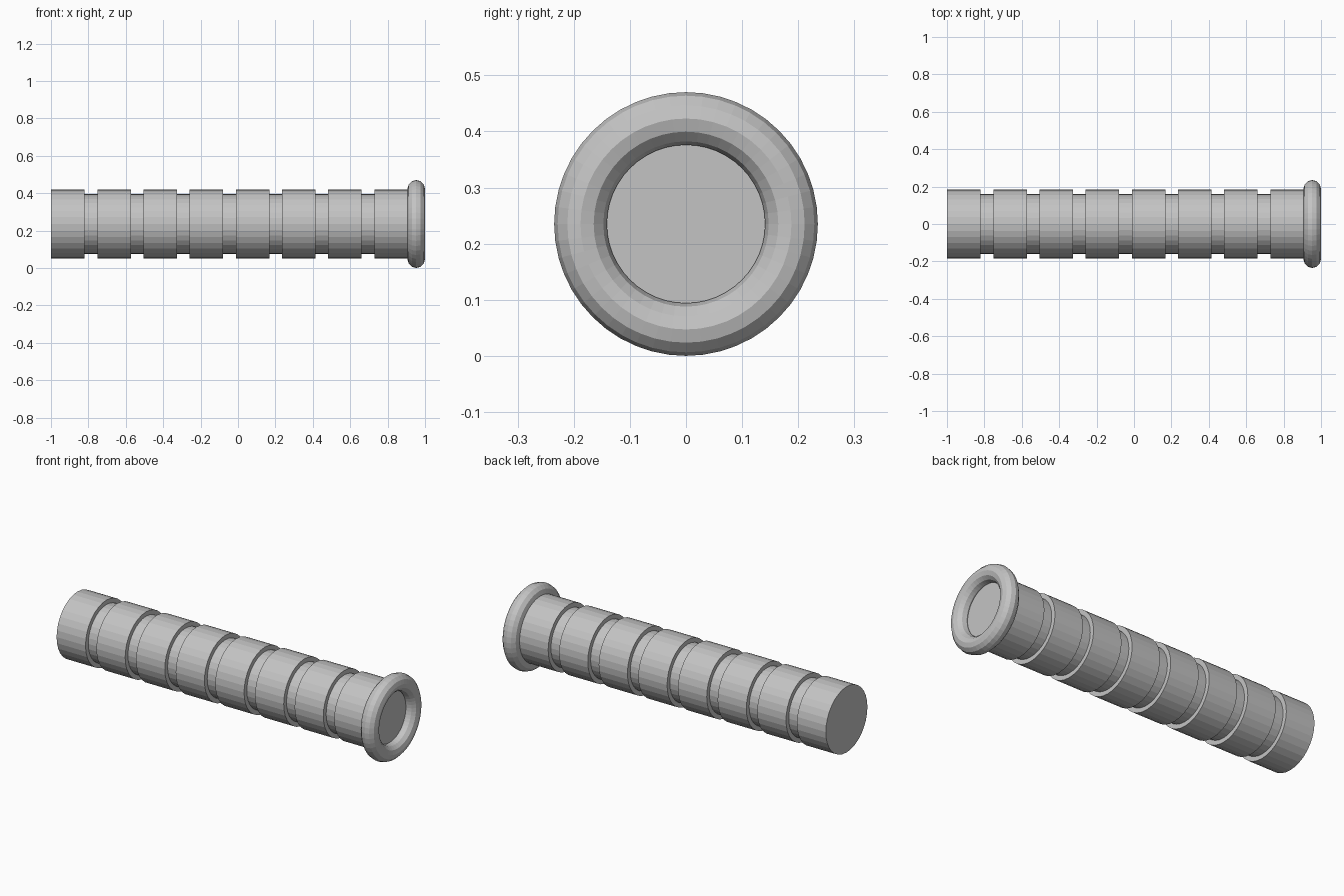
import bpy, bmesh, math

if "Cube" in bpy.data.objects:
    bpy.data.objects.remove(bpy.data.objects["Cube"])

SEG_BODY, SEG_RING, SEG_TUBE = 32, 48, 12
ZC = 0.235  # height of the long axis

grey = bpy.data.materials.new("plain grey")
grey.diffuse_color = (0.55, 0.55, 0.55, 1)
grey.use_nodes = True
grey.node_tree.nodes["Principled BSDF"].inputs["Base Color"].default_value = grey.diffuse_color


def lathe(name, profile, seg, closed=False):
    """Revolve (x, radius) points around the horizontal axis, flat shaded."""
    bm = bmesh.new()
    rings = []
    for x, r in profile:
        rings.append([bm.verts.new((x, r * math.sin(2 * math.pi * i / seg),
                                    ZC + r * math.cos(2 * math.pi * i / seg)))
                      for i in range(seg)])
    pairs = list(zip(rings, rings[1:]))
    if closed:
        pairs.append((rings[-1], rings[0]))
    else:
        bm.faces.new(rings[0])
        bm.faces.new(rings[-1])
    for a, b in pairs:
        for i in range(seg):
            j = (i + 1) % seg
            bm.faces.new((a[i], a[j], b[j], b[i]))
    bmesh.ops.recalc_face_normals(bm, faces=bm.faces)
    mesh = bpy.data.meshes.new(name)
    bm.to_mesh(mesh)
    bm.free()
    mesh.materials.append(grey)
    obj = bpy.data.objects.new(name, mesh)
    bpy.context.collection.objects.link(obj)
    return obj


# Grip body with seven square grooves
R, R_GROOVE, HALF = 0.185, 0.16, 0.034
profile = [(-1.0, R)]
for k in range(7):
    c = -0.786 + 0.2468 * k
    profile += [(c - HALF, R), (c - HALF, R_GROOVE),
                (c + HALF, R_GROOVE), (c + HALF, R)]
profile.append((0.945, R))
lathe("grip_body", profile, SEG_BODY)

# Rounded end ring
tube = 0.047
ring = [(1.0 - tube + tube * math.cos(2 * math.pi * i / SEG_TUBE),
         0.188 + tube * math.sin(2 * math.pi * i / SEG_TUBE))
        for i in range(SEG_TUBE)]
lathe("end_ring", ring, SEG_RING, closed=True)
